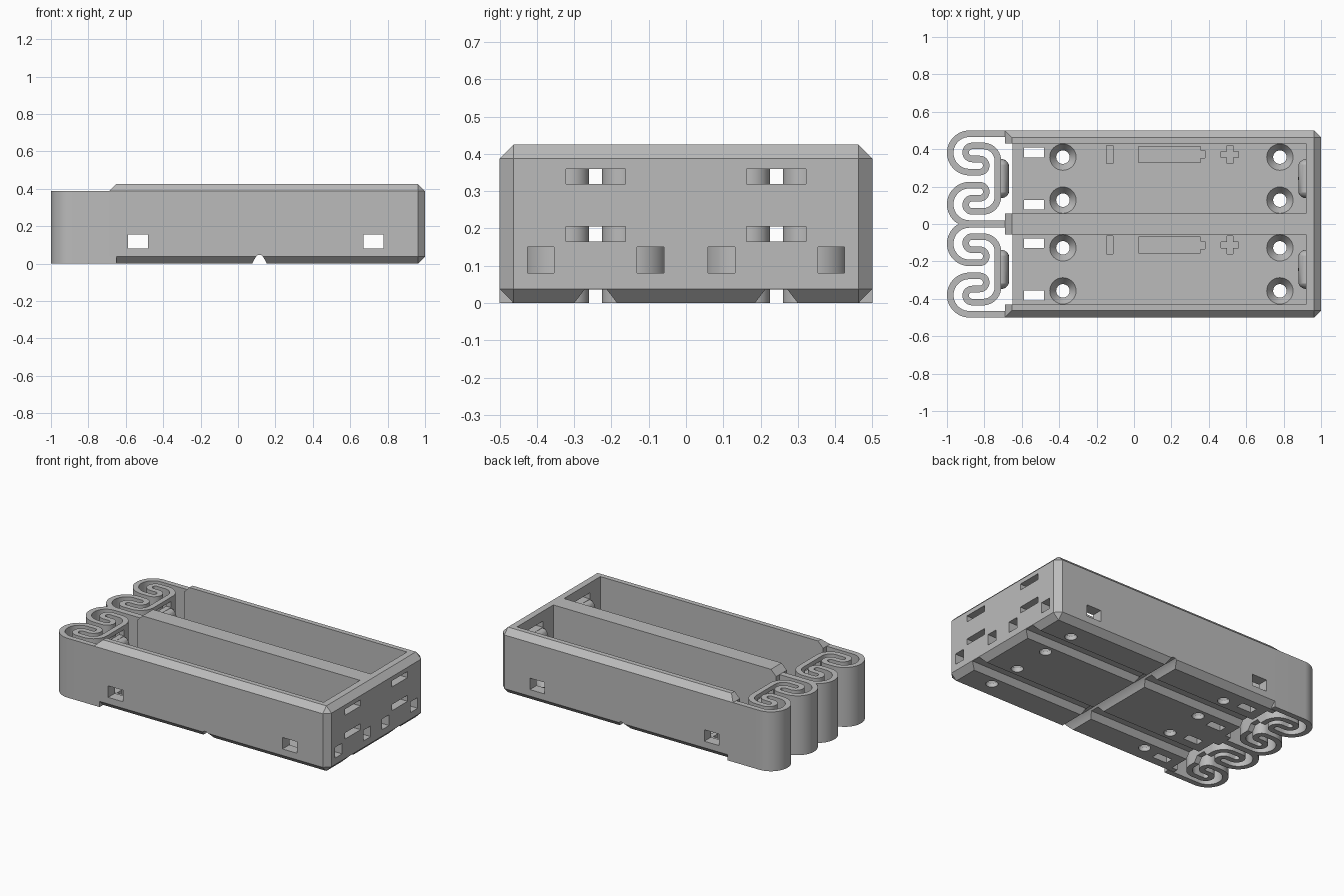
import bpy, bmesh
from math import sin, cos, radians, pi
from mathutils import Matrix, Vector

if "Cube" in bpy.data.objects:
    bpy.data.objects.remove(bpy.data.objects["Cube"])

CELLS = (-0.2425, 0.2425)      # bay centre lines
FLOOR, TOP, SPRING_TOP = 0.075, 0.425, 0.3875
CH = 0.0375                    # chamfer size

grey = bpy.data.materials.new("plain grey plastic")
grey.use_nodes = True
grey.diffuse_color = (0.5, 0.5, 0.5, 1)
grey.node_tree.nodes["Principled BSDF"].inputs["Base Color"].default_value = (0.5, 0.5, 0.5, 1)


def finish(name, bm):
    bmesh.ops.recalc_face_normals(bm, faces=bm.faces)
    mesh = bpy.data.meshes.new(name)
    bm.to_mesh(mesh)
    bm.free()
    mesh.materials.append(grey)
    obj = bpy.data.objects.new(name, mesh)
    bpy.context.collection.objects.link(obj)
    return obj


def box(bm, x0, x1, y0, y1, z0, z1):
    size = Matrix.Diagonal((x1 - x0, y1 - y0, z1 - z0, 1))
    mid = Matrix.Translation(((x0 + x1) / 2, (y0 + y1) / 2, (z0 + z1) / 2))
    return bmesh.ops.create_cube(bm, size=1, matrix=mid @ size)["verts"]


def prism(bm, pts, axis, a, b):
    """Extrude a closed outline along an axis from a to b."""
    def put(p, t):
        return {"x": (t, p[0], p[1]), "y": (p[0], t, p[1]), "z": (p[0], p[1], t)}[axis]
    face = bm.faces.new([bm.verts.new(put(p, a)) for p in pts])
    ext = bmesh.ops.extrude_face_region(bm, geom=[face])["geom"]
    shift = Vector(put((0, 0), b - a))
    bmesh.ops.translate(bm, vec=shift, verts=[v for v in ext if isinstance(v, bmesh.types.BMVert)])


def cut(objs, build):
    """Subtract the shapes made by build(bm) from each object."""
    bm = bmesh.new()
    build(bm)
    cutter = finish("cutter", bm)
    cutter.hide_render = True
    for obj in objs:
        mod = obj.modifiers.new("cut", "BOOLEAN")
        mod.object, mod.operation, mod.solver = cutter, "DIFFERENCE", "EXACT"
        graph = bpy.context.evaluated_depsgraph_get()
        mesh = bpy.data.meshes.new_from_object(obj.evaluated_get(graph))
        obj.modifiers.clear()
        obj.data = mesh
    bpy.data.objects.remove(cutter)


# Chamfered case block
bm = bmesh.new()
box(bm, -0.69, 1, -0.5, 0.5, 0, TOP)
edges = []
for e in bm.edges:
    m = (e.verts[0].co + e.verts[1].co) / 2
    back_end = m.x < -0.6
    if (m.z > 0.4) or (not back_end):
        edges.append(e)
bmesh.ops.bevel(bm, geom=edges, offset=CH, offset_type="OFFSET", segments=1, affect="EDGES")
case = finish("case", bm)


# Folded springs, one ribbon per bay
def arc(cx, cy, r, a0, a1, n=20):
    angles = [radians(a0 + (a1 - a0) * i / n) for i in range(n + 1)]
    return [Vector((cx + r * cos(a), cy + r * sin(a))) for a in angles]


half = [Vector((-0.65, 0.24))]
half += arc(-0.88, 0.1375, 0.1025, 90, 270, 32)
half += arc(-0.825, 0.07, 0.035, -90, 90)
half += arc(-0.865, 0.14, 0.035, 270, 90)
half += arc(-0.8075, 0.095, 0.08, 90, 0)
path = half + [Vector((p.x, -p.y)) for p in reversed(half)]
left, right = [], []
for i, p in enumerate(path):
    d = (path[min(i + 1, len(path) - 1)] - path[max(i - 1, 0)]).normalized()
    if i in (0, len(path) - 1):
        d = Vector((-1 if i == 0 else 1, 0))
    n = Vector((-d.y, d.x)) * 0.0175
    left.append(p + n)
    right.append(p - n)
springs = []
for i, cy in enumerate(CELLS):
    bm = bmesh.new()
    prism(bm, [(p.x, p.y + cy) for p in left + right[::-1]], "z", 0, SPRING_TOP)
    springs.append(finish(f"spring_{i + 1}", bm))


# Bays, open at the spring end
def bays(bm):
    for cy in CELLS:
        outline = [(-0.8, -0.1), (-0.65, -0.1), (-0.65, FLOOR), (0.92, FLOOR), (0.92, 0.6), (-0.8, 0.6)]
        prism(bm, outline, "y", cy - 0.1875, cy + 0.1875)


# Wire channels under the case
def long_grooves(bm):
    for cy in CELLS:
        prism(bm, [(cy - 0.065, -0.01), (cy + 0.065, -0.01), (cy + 0.03, 0.036), (cy - 0.03, 0.036)],
              "x", -0.765, 1.1)


def cross_groove(bm):
    prism(bm, [(0.07, -0.01), (0.16, -0.01), (0.135, 0.036), (0.125, 0.045), (0.105, 0.045), (0.095, 0.036)],
          "y", -0.6, 0.6)


# Wire windows through the side walls and the divider
def side_windows(bm):
    for x in (-0.535, 0.725):
        box(bm, x - 0.053, x + 0.053, -0.6, 0.6, 0.08, 0.155)


def end_windows(bm):
    for cy in CELLS:
        for s in (-1, 1):
            y = cy + s * 0.1475
            box(bm, 0.88, 1.1, y - 0.036, y + 0.036, 0.08, 0.15)


def floor_slots(bm):
    for cy in CELLS:
        for s in (-1, 1):
            y = cy + s * 0.14
            box(bm, -0.588, -0.482, y - 0.026, y + 0.026, -0.1, 0.1)


# Contact strip slots at both ends
def contact_slots(bm):
    for cy in CELLS:
        for z in (0.185, 0.34):
            for x0, x1 in ((-0.765, -0.7), (0.88, 1.1)):
                box(bm, x0, x1, cy - 0.08, cy + 0.08, z - 0.02, z + 0.02)


# Countersunk screw holes
def screws(r_low, r_high, z0, z1):
    def build(bm):
        for cy in CELLS:
            for x in (-0.38, 0.78):
                for s in (-1, 1):
                    bmesh.ops.create_cone(bm, cap_ends=True, segments=32, radius1=r_low, radius2=r_high,
                                          depth=z1 - z0,
                                          matrix=Matrix.Translation((x, cy + s * 0.115, (z0 + z1) / 2)))
    return build


# Engraved minus, cell and plus marks
def marks(bm):
    z0, z1 = FLOOR - 0.015, FLOOR + 0.02
    for cy in CELLS:
        y = cy + 0.13
        box(bm, -0.148, -0.112, y - 0.048, y + 0.048, z0, z1)
        upper = [(0.38, 0.02), (0.355, 0.02), (0.355, 0.043), (0.025, 0.043)]
        prism(bm, [(a, y + b) for a, b in upper] + [(a, y - b) for a, b in reversed(upper)], "z", z0, z1)
        w, r = 0.016, 0.048
        plus = []
        for k in range(4):
            c, s = round(cos(k * pi / 2)), round(sin(k * pi / 2))
            for a, b in ((r, -w), (r, w), (w, w)):
                plus.append((0.512 + a * c - b * s, y + a * s + b * c))
        prism(bm, plus, "z", z0, z1)


for build in (bays, cross_groove, side_windows, end_windows, floor_slots,
              screws(0.036, 0.036, -0.1, 0.2), screws(0.036, 0.074, 0.025, 0.08), marks):
    cut([case], build)
for build in (long_grooves, contact_slots):
    cut([case] + springs, build)

# Rounded contact humps on the end wall and on the springs
humps = []
for i, cy in enumerate(CELLS):
    for name, x in (("spring", -0.712), ("end", 0.922)):
        bm = bmesh.new()
        bmesh.ops.create_uvsphere(bm, u_segments=24, v_segments=12, radius=1,
                                  matrix=Matrix.Rotation(pi / 2, 4, "X"))
        for v in bm.verts:
            stretch = 0.065 if v.co.y > 0.01 else -0.065 if v.co.y < -0.01 else 0
            v.co = Vector((v.co.x * 0.044, v.co.y * 0.04 + stretch, v.co.z * 0.057))
            v.co += Vector((x, cy, 0.2625))
        # keep only the half standing proud of its wall
        keep = 1 if name == "spring" else -1
        bmesh.ops.bisect_plane(bm, geom=bm.verts[:] + bm.edges[:] + bm.faces[:], plane_co=(x, 0, 0),
                               plane_no=(keep, 0, 0), clear_inner=True)
        bmesh.ops.holes_fill(bm, edges=[e for e in bm.edges if e.is_boundary], sides=0)
        humps.append(finish(f"{name}_contact_hump_{i + 1}", bm))

# Smooth the round parts, keeping edges crisp
bpy.ops.object.select_all(action="DESELECT")
for obj in [case] + springs + humps:
    obj.select_set(True)
bpy.context.view_layer.objects.active = case
bpy.ops.object.shade_smooth_by_angle(angle=radians(25))
